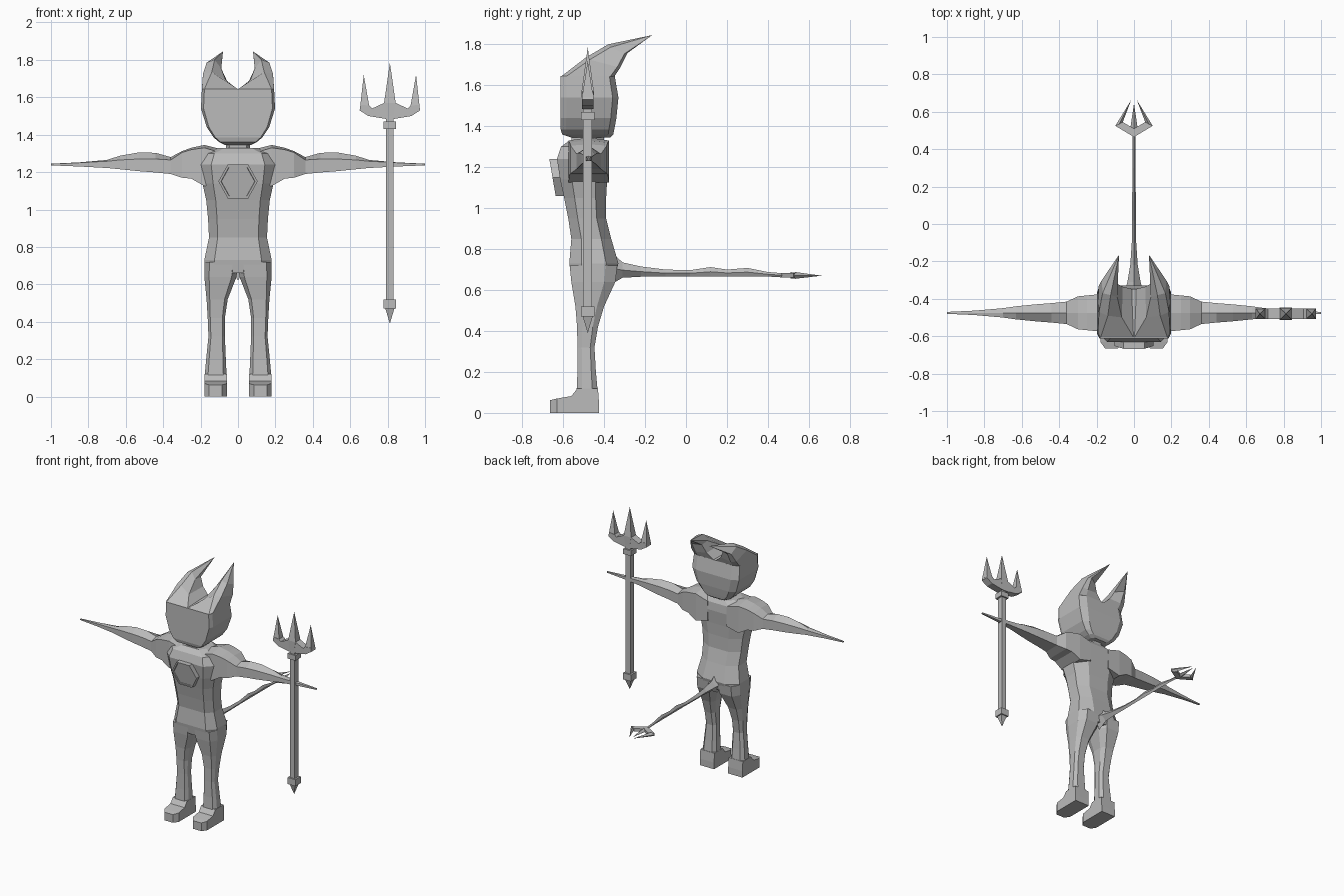
import bpy, bmesh, math

grey = bpy.data.materials.new("plain_grey")
grey.diffuse_color = (0.5, 0.5, 0.5, 1)


def loft(name, rings, mirror=False):
    """Skin a list of equal point rings; a one-point last ring makes a tip."""
    bm = bmesh.new()
    vs = [[bm.verts.new(p) for p in r] for r in rings]
    for a, b in zip(vs, vs[1:]):
        n = len(a)
        for i in range(n):
            j = (i + 1) % n
            if len(b) == 1:
                bm.faces.new((a[i], a[j], b[0]))
            else:
                bm.faces.new((a[i], a[j], b[j], b[i]))
    for end in (vs[0], vs[-1]):
        if len(end) > 2:
            bm.faces.new(end)
    bmesh.ops.recalc_face_normals(bm, faces=bm.faces)
    me = bpy.data.meshes.new(name)
    bm.to_mesh(me)
    bm.free()
    me.materials.append(grey)
    ob = bpy.data.objects.new(name, me)
    bpy.context.collection.objects.link(ob)
    if mirror:
        m = ob.modifiers.new("mirror", 'MIRROR')
        m.use_mirror_merge = False
    return ob


def octagon(z, x0, x1, y0, y1, front=.7, back=.5, side=.5):
    cx, cy, rx, ry = (x0 + x1) / 2, (y0 + y1) / 2, (x1 - x0) / 2, (y1 - y0) / 2
    return [(cx - front * rx, y0, z), (cx + front * rx, y0, z),
            (x1, cy - side * ry, z), (x1, cy + side * ry, z),
            (cx + back * rx, y1, z), (cx - back * rx, y1, z),
            (x0, cy + side * ry, z), (x0, cy - side * ry, z)]


def square(x, y, z, hx, hy):
    return [(x - hx, y - hy, z), (x + hx, y - hy, z), (x + hx, y + hy, z), (x - hx, y + hy, z)]


# Torso
torso = [(.66, .178, -.56, -.35), (.73, .18, -.57, -.33), (.85, .155, -.56, -.365),
         (.95, .16, -.575, -.39), (1.05, .17, -.595, -.39), (1.14, .19, -.615, -.385),
         (1.24, .205, -.63, -.375), (1.30, .18, -.61, -.38), (1.33, .1, -.57, -.40)]
loft("torso", [octagon(z, -w, w, a, b) for z, w, a, b in torso])
loft("neck", [octagon(z, -.065, .065, -.56, -.40) for z in (1.28, 1.38)])

# Legs and feet
leg = [(.72, 0, .18, -.568, -.335), (.64, .008, .18, -.56, -.345), (.52, .055, .168, -.54, -.40),
       (.42, .07, .162, -.532, -.43), (.32, .07, .158, -.53, -.447),
       (.2, .065, .17, -.53, -.44), (.09, .06, .18, -.535, -.43)]
loft("leg", [octagon(*r, .7, .6, .5) for r in leg], True)
foot = [(-.665, .085, .155, .062), (-.63, .06, .18, .07), (-.56, .06, .18, .082),
        (-.53, .06, .18, .12), (-.43, .06, .18, .12), (-.425, .06, .18, .05)]
loft("foot", [[(a, y, 0), (b, y, 0), (b, y, h), (a, y, h)] for y, a, b, h in foot], True)

# Arms: box section with a ridge along the top
arm = [(.08, 1.15, 1.30, 1.32, .1), (.18, 1.125, 1.33, 1.345, .1), (.25, 1.165, 1.32, 1.33, .093),
       (.30, 1.17, 1.305, 1.312, .088), (.36, 1.19, 1.265, 1.28, .06), (.44, 1.198, 1.27, 1.303, .052),
       (.53, 1.205, 1.27, 1.305, .045), (.63, 1.215, 1.265, 1.288, .035),
       (.70, 1.222, 1.258, 1.265, .025), (.85, 1.23, 1.25, 1.252, .012), (1, 1.236, 1.244, 1.245, .005)]
loft("arm", [[(x, -.475 - h, lo), (x, -.475 + h, lo), (x, -.475 + h, hi), (x, -.475, top),
              (x, -.475 - h, hi)] for x, lo, hi, top, h in arm], True)

# Chest plate: tilted hexagon with a sunken centre
def hexagon(s, dy):
    pts = [(.105, 0), (.055, .09), (-.055, .09), (-.105, 0), (-.055, -.09), (.055, -.09)]
    return [(x * s, -.652 - z * s * .17 + dy, 1.15 + z * s) for x, z in pts]

loft("chest_plate", [hexagon(1, .06), hexagon(1, 0), hexagon(.87, 0), hexagon(.85, .006)])

# Head
head = [(1.345, .07, -.56, -.37), (1.36, .1, -.605, -.355), (1.385, .13, -.612, -.35),
        (1.44, .167, -.612, -.34), (1.54, .198, -.612, -.33), (1.645, .193, -.612, -.348)]
loft("head", [octagon(z, -w, w, a, b, .93, .75, .8) for z, w, a, b in head])

# Horns growing from each half of the head top and sweeping back
loft("horn", [
    [(0, -.61, 1.643), (.18, -.61, 1.643), (.193, -.585, 1.643), (.193, -.37, 1.643), (.145, -.35, 1.643), (0, -.35, 1.635)],
    [(.065, -.50, 1.69), (.14, -.49, 1.735), (.187, -.47, 1.725), (.19, -.335, 1.69), (.15, -.325, 1.68), (.06, -.335, 1.69)],
    [(.09, -.39, 1.755), (.125, -.38, 1.80), (.168, -.37, 1.785), (.172, -.30, 1.755), (.15, -.285, 1.758), (.09, -.32, 1.75)],
    [(.08, -.165, 1.845)]], True)

# Tail
tail = [(-.38, .055, .62, .80), (-.31, .035, .66, .735), (-.22, .02, .665, .715), (-.1, .012, .665, .70),
        (.02, .01, .667, .697), (.12, .01, .667, .712), (.2, .009, .667, .70), (.3, .009, .667, .708),
        (.4, .007, .666, .688), (.5, .008, .66, .68)]
loft("tail", [[(-h, y, (a + b) / 2), (0, y, a), (h, y, (a + b) / 2), (0, y, b)] for y, h, a, b in tail])

# Tail fork: crossbar, middle point and two inward barbs
bar = [(0, .465), (.1, .525), (.06, .545), (0, .51), (-.06, .545), (-.1, .525)]
loft("tail_fork_bar", [[(x, y, z) for x, y in bar] for z in (.66, .682)])
loft("tail_fork_point", [[(-.02, .51, .67), (0, .51, .655), (.02, .51, .67), (0, .51, .688)], [(0, .645, .67)]])
loft("tail_fork_barb", [[(.1, .525, .67), (.08, .533, .655), (.06, .545, .67), (.08, .533, .688)],
                        [(.015, .663, .67)]], True)

# Trident shaft, collars and butt spike
X, Y = .812, -.48
loft("trident_shaft", [square(X, Y, z, .02, .022) for z in (.48, 1.52)])
for name, lo, hi in (("upper_collar", 1.43, 1.47), ("lower_collar", .47, .52)):
    loft("trident_" + name, [square(X, Y, z, .033, .033) for z in (lo, hi)])
loft("trident_butt_spike", [square(X, Y, .47, .024, .024), [(X, Y, .39)]])

# Trident crossbar and prongs
half = [(.025, 1.485), (.115, 1.50), (.162, 1.53), (.155, 1.56), (.11, 1.555), (.095, 1.54), (.03, 1.57)]
outline = half + [(-x, z) for x, z in reversed(half)]
loft("trident_crossbar", [[(X + x, Y + d, z) for x, z in outline] for d in (-.028, .028)])
loft("trident_middle_prong", [square(X, Y, 1.50, .02, .028), square(X, Y, 1.57, .031, .03), [(X, Y, 1.785)]])
for s in (-1, 1):
    loft("trident_side_prong", [square(X + s * .134, Y, 1.54, .026, .028), [(X + s * .14, Y, 1.72)]])
